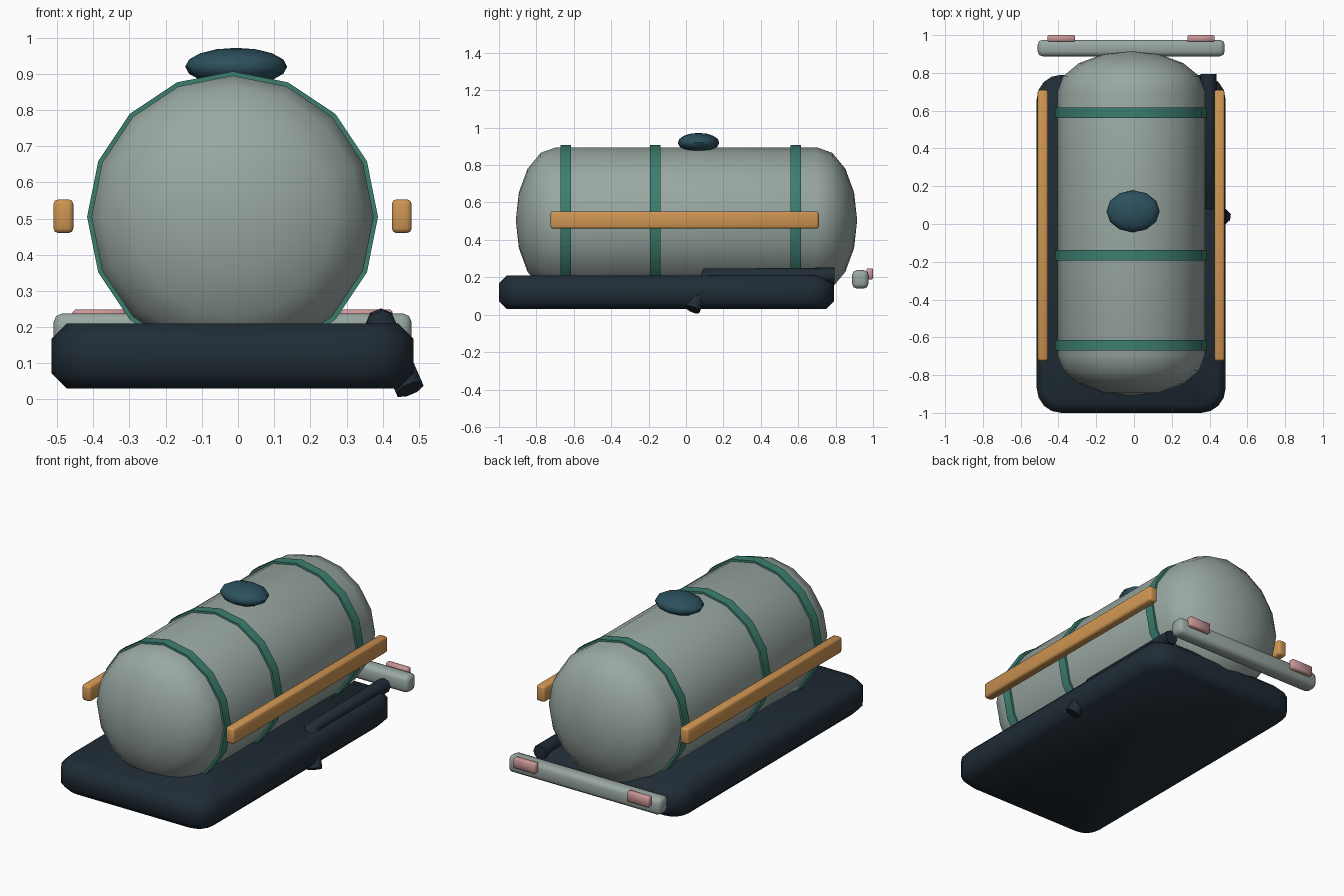
import bpy, bmesh, math
from mathutils import Matrix, Vector

if "Cube" in bpy.data.objects:
    bpy.data.objects.remove(bpy.data.objects["Cube"], do_unlink=True)

CX = -0.015          # centre line of the vehicle body
AXIS_Z = 0.505       # height of the tank axis


def material(name, rgb):
    m = bpy.data.materials.new(name)
    m.use_nodes = True
    m.diffuse_color = (*rgb, 1)
    m.node_tree.nodes["Principled BSDF"].inputs["Base Color"].default_value = (*rgb, 1)
    return m


grey = material("grey_green", (0.32, 0.39, 0.36))
teal = material("teal", (0.045, 0.21, 0.16))
navy = material("dark_navy", (0.014, 0.025, 0.036))
petrol = material("petrol_blue", (0.025, 0.08, 0.11))
orange = material("orange", (0.62, 0.30, 0.085))
pink = material("pink", (0.60, 0.31, 0.31))


def finish(name, bm, mat, angle=35):
    bmesh.ops.recalc_face_normals(bm, faces=bm.faces)
    mesh = bpy.data.meshes.new(name)
    bm.to_mesh(mesh)
    bm.free()
    mesh.materials.append(mat)
    ob = bpy.data.objects.new(name, mesh)
    bpy.context.collection.objects.link(ob)
    smooth(ob, angle)
    return ob


def smooth(ob, angle):
    bpy.ops.object.select_all(action="DESELECT")
    ob.select_set(True)
    bpy.context.view_layer.objects.active = ob
    bpy.ops.object.shade_smooth_by_angle(angle=math.radians(angle))


def box(lo, hi):
    lo, hi = Vector(lo), Vector(hi)
    bm = bmesh.new()
    bmesh.ops.create_cube(bm, size=1)
    bmesh.ops.scale(bm, vec=hi - lo, verts=bm.verts)
    bmesh.ops.translate(bm, vec=(lo + hi) / 2, verts=bm.verts)
    return bm


def bevel(bm, edges, width, segments):
    bmesh.ops.bevel(bm, geom=edges, offset=width, segments=segments,
                    profile=0.5, affect="EDGES")


def rounded_box(name, lo, hi, mat, width, segments=2):
    bm = box(lo, hi)
    bevel(bm, bm.edges[:], width, segments)
    return finish(name, bm, mat, 50)


def revolve(name, profile, mat, sides=16):
    """Spin (y, radius) points around the tank axis."""
    bm = bmesh.new()
    verts = [bm.verts.new((CX, y, AXIS_Z + r)) for y, r in profile]
    edges = [bm.edges.new(pair) for pair in zip(verts, verts[1:])]
    bmesh.ops.spin(bm, geom=verts + edges, cent=(CX, 0, AXIS_Z), axis=(0, 1, 0),
                   angle=math.tau, steps=sides, use_merge=True)
    bmesh.ops.remove_doubles(bm, verts=bm.verts, dist=0.0005)
    return finish(name, bm, mat)


# Chassis: rounded corners in plan, chamfered top and bottom rims
bm = box((-0.515, -1.0, 0.03), (0.485, 0.79, 0.21))
bevel(bm, [e for e in bm.edges if abs(e.verts[0].co.z - e.verts[1].co.z) > 0.1], 0.13, 4)
rims = [e for e in bm.edges if abs(e.verts[0].co.z - e.verts[1].co.z) < 0.01]
bevel(bm, rims, 0.042, 1)
finish("chassis", bm, navy, 50)

# Tank with domed ends
R, FRONT, BACK, DEPTH = 0.39, -0.695, 0.70, 0.215
steps = [math.radians(a) for a in (0, 22.5, 45, 67.5, 90)]
front = [(FRONT - DEPTH * math.sin(a), R * math.cos(a)) for a in reversed(steps)]
back = [(BACK + DEPTH * math.sin(a), R * math.cos(a)) for a in steps]
revolve("tank", front + back, grey)

# Straps around the tank
for label, y in (("front", -0.643), ("middle", -0.165), ("rear", 0.588)):
    a, b = y - 0.028, y + 0.028
    revolve(label + "_strap", [(a, 0.375), (a, 0.402), (b, 0.402), (b, 0.375)], teal)

# Filler hatch on top of the tank
bm = bmesh.new()
bmesh.ops.create_uvsphere(bm, u_segments=12, v_segments=8, radius=1)
bmesh.ops.transform(bm, verts=bm.verts, matrix=Matrix.Translation((-0.005, 0.067, 0.92))
                    @ Matrix.Diagonal((0.141, 0.111, 0.052, 1)))
finish("filler_hatch", bm, petrol, 50)

# Side rails and rear lamps, one on each side
for side, s in (("left", 1), ("right", -1)):
    def span(inner, outer):
        return sorted((CX + s * inner, CX + s * outer))
    x0, x1 = span(0.44, 0.495)
    rounded_box(side + "_rail", (x0, -0.725, 0.46), (x1, 0.71, 0.553), orange, 0.013)
    x0, x1 = span(0.297, 0.442)
    rounded_box(side + "_lamp", (x0, 0.965, 0.188), (x1, 1.0, 0.248), pink, 0.006, 1)

# Rear bumper
rounded_box("rear_bumper", (-0.51, 0.888, 0.14), (0.48, 0.975, 0.238), grey, 0.025)

# Discharge pipe: runs along the chassis, then bends down to an outlet
curve = bpy.data.curves.new("discharge_pipe", "CURVE")
curve.dimensions = "3D"
curve.bevel_depth = 0.042
curve.bevel_resolution = 2
curve.use_fill_caps = True
spline = curve.splines.new("POLY")
path = [(0.395, 0.795, 0.21), (0.395, 0.115, 0.21), (0.475, 0.035, 0.028)]
spline.points.add(len(path) - 1)
for p, co in zip(spline.points, path):
    p.co = (*co, 1)
pipe = bpy.data.objects.new("discharge_pipe", curve)
bpy.context.collection.objects.link(pipe)
bpy.ops.object.select_all(action="DESELECT")
pipe.select_set(True)
bpy.context.view_layer.objects.active = pipe
bpy.ops.object.convert(target="MESH")
pipe = bpy.context.view_layer.objects.active
pipe.data.materials.clear()
pipe.data.materials.append(navy)
smooth(pipe, 50)
